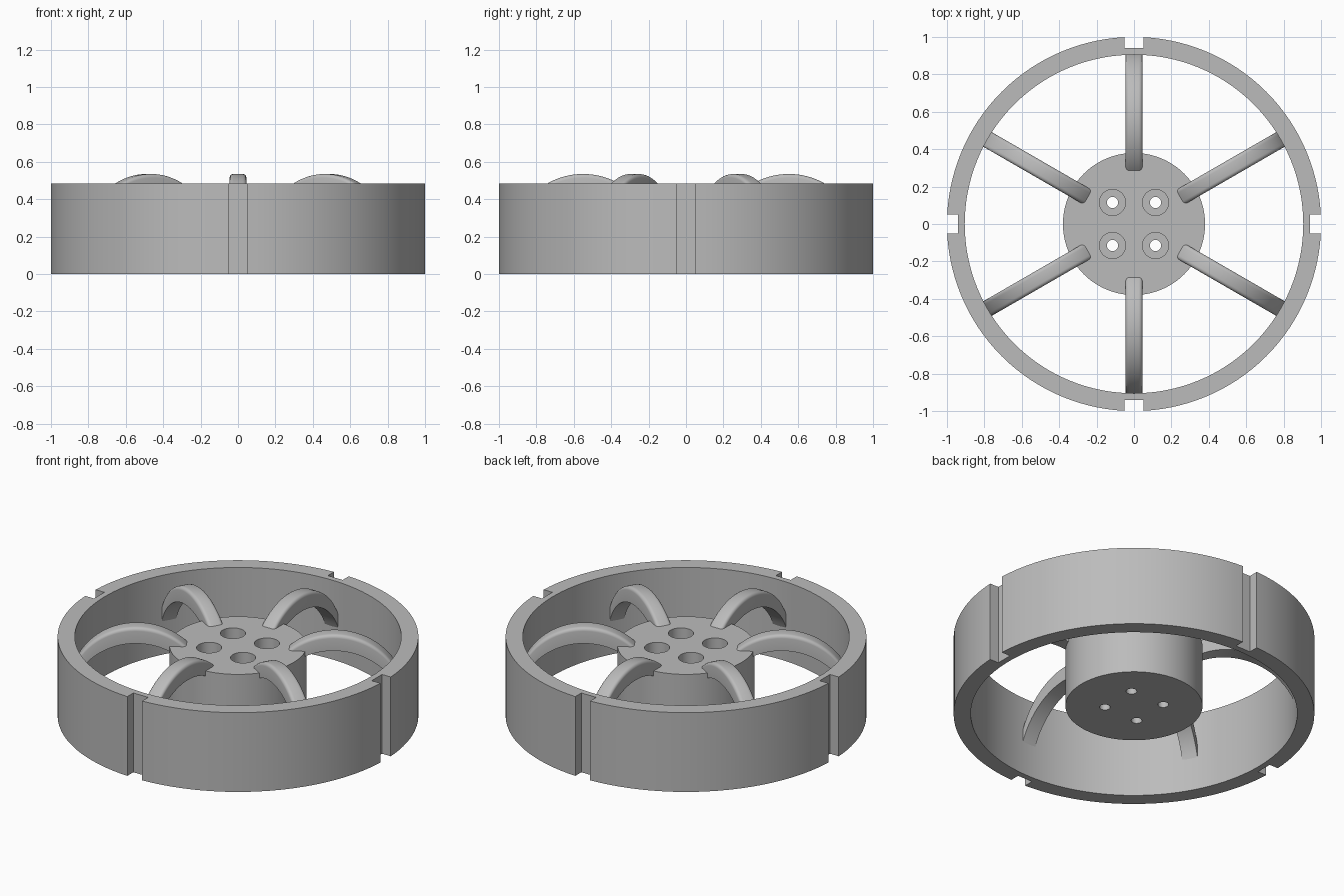
import bpy, bmesh, math
from mathutils import Matrix

if "Cube" in bpy.data.objects:
    bpy.data.objects.remove(bpy.data.objects["Cube"])

metal = bpy.data.materials.new("plain grey")
metal.diffuse_color = (0.5, 0.5, 0.5, 1)
metal.use_nodes = True
metal.node_tree.nodes["Principled BSDF"].inputs["Base Color"].default_value = metal.diffuse_color


def finish(ob):
    ob.data.materials.clear()
    ob.data.materials.append(metal)
    bpy.ops.object.select_all(action='DESELECT')
    ob.select_set(True)
    bpy.context.view_layer.objects.active = ob
    bpy.ops.object.shade_smooth_by_angle(angle=math.radians(30))


def cylinder(name, radius, z0, z1, x=0, y=0, sides=48):
    bpy.ops.mesh.primitive_cylinder_add(vertices=sides, radius=radius, depth=z1 - z0,
                                        location=(x, y, (z0 + z1) / 2))
    ob = bpy.context.object
    ob.name = name
    return ob


def box(name, size, loc):
    bpy.ops.mesh.primitive_cube_add(size=1, location=loc)
    ob = bpy.context.object
    ob.name = name
    ob.scale = size
    return ob


def cut(target, cutter):
    mod = target.modifiers.new("cut", 'BOOLEAN')
    mod.operation = 'DIFFERENCE'
    mod.solver = 'EXACT'
    mod.object = cutter
    bpy.context.view_layer.update()
    bpy.context.view_layer.objects.active = target
    bpy.ops.object.modifier_apply(modifier=mod.name)
    bpy.data.objects.remove(cutter)


# Rim: hollow drum with four outer grooves
rim = cylinder("rim", 1.0, 0, 0.485, sides=128)
cut(rim, cylinder("bore_cutter", 0.905, -0.1, 0.6, sides=128))
for i in range(4):
    a = i * math.pi / 2
    dx, dy = round(math.cos(a)), round(math.sin(a))
    size = (0.12 if dx else 0.1, 0.12 if dy else 0.1, 1)
    cut(rim, box("groove_cutter", size, (dx, dy, 0.25)))
finish(rim)

# Hub: solid cylinder with four counterbored screw holes
hub = cylinder("hub", 0.38, 0.05, 0.43, sides=96)
for sx in (-1, 1):
    for sy in (-1, 1):
        x, y = sx * 0.115, sy * 0.115
        cut(hub, cylinder("screw_cutter", 0.03, 0, 0.5, x, y, 32))
        cut(hub, cylinder("head_cutter", 0.07, 0.24, 0.5, x, y, 48))
finish(hub)

# Spokes: arched bars with rounded upper edges
ARC_R, ARC_X, TOP_Z, DEPTH, HALF_W, ROUND = 0.386, 0.55, 0.149, 0.095, 0.045, 0.02
STEPS = 28


def arc_z(r):
    return TOP_Z + math.sqrt(ARC_R ** 2 - (r - ARC_X) ** 2)


def spoke(name, angle):
    # cross-section as (sideways, drop below the upper arc)
    section = [(-HALF_W, DEPTH)]
    for side in (-1, 1):
        for k in range(5):
            t = k / 4 * math.pi / 2
            t = t if side < 0 else math.pi / 2 - t
            section.append((side * (HALF_W - ROUND + ROUND * math.cos(t)),
                            ROUND * (1 - math.sin(t))))
    section.append((HALF_W, DEPTH))
    bm = bmesh.new()
    rings = []
    for i in range(STEPS + 1):
        r = 0.275 + (0.92 - 0.275) * i / STEPS
        rings.append([bm.verts.new((r, s, arc_z(r) - d)) for s, d in section])
    n = len(section)
    for a, b in zip(rings, rings[1:]):
        for j in range(n):
            k = (j + 1) % n
            bm.faces.new((a[j], a[k], b[k], b[j]))
    bm.faces.new(rings[0])
    bm.faces.new(rings[-1])
    bmesh.ops.recalc_face_normals(bm, faces=bm.faces)
    bm.transform(Matrix.Rotation(angle, 4, 'Z'))
    me = bpy.data.meshes.new(name)
    bm.to_mesh(me)
    bm.free()
    ob = bpy.data.objects.new(name, me)
    bpy.context.collection.objects.link(ob)
    finish(ob)


for i in range(6):
    spoke(f"spoke_{i + 1}", math.radians(30 + 60 * i))
